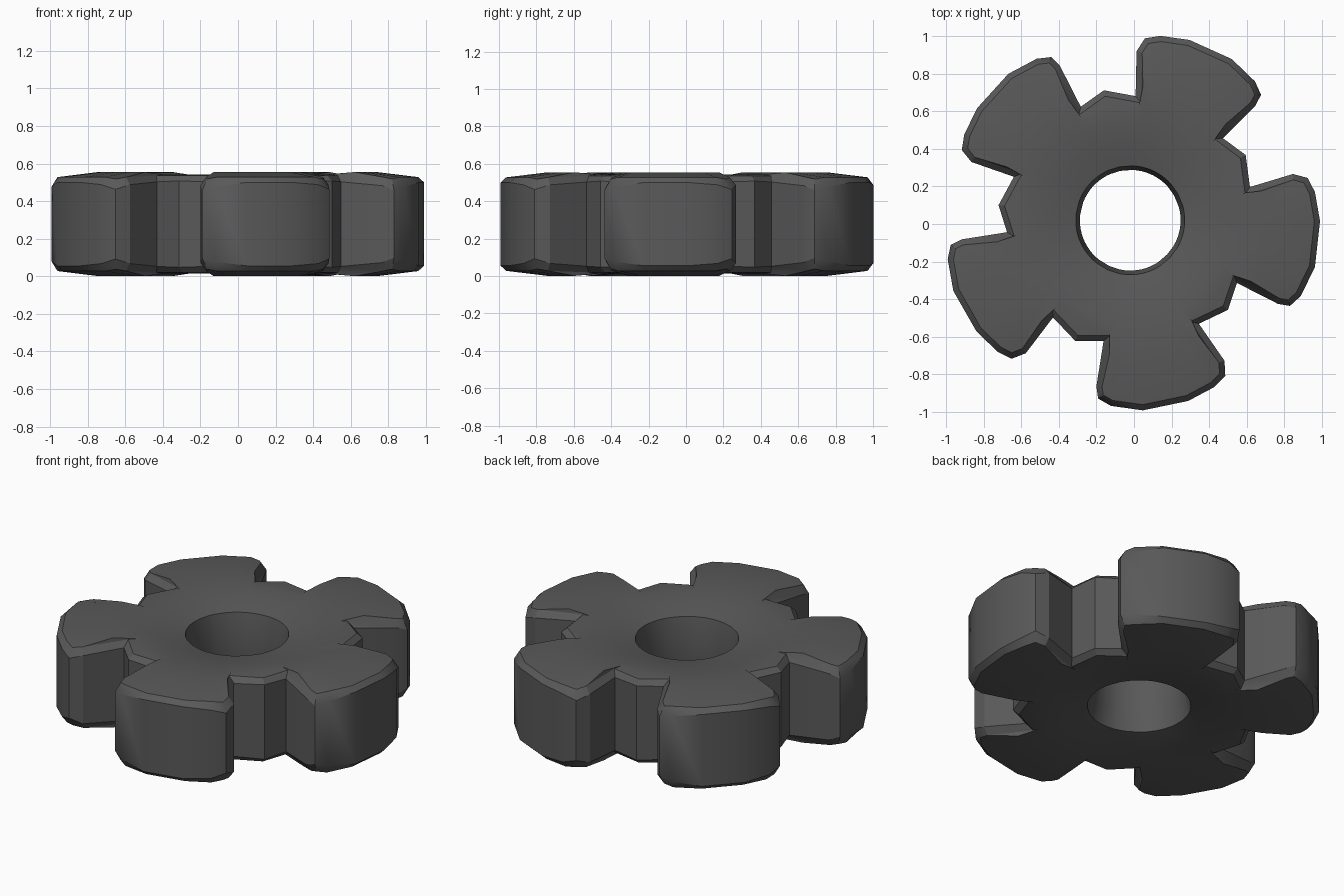
import bpy, bmesh, math
from mathutils import Vector, Matrix

if "Cube" in bpy.data.objects:
    bpy.data.objects.remove(bpy.data.objects["Cube"])

CX, CY, MID = -0.02, 0.02, 0.2775

# one tooth plus gap: x, y, half height of the wall
SECTOR = [(0.637, 0.177, 0.225), (0.866, 0.246, 0.21), (0.945, 0.225, 0.185),
          (0.983, 0.15, 0.21), (1.01, -0.004, 0.222), (0.983, -0.249, 0.222),
          (0.908, -0.403, 0.20), (0.85, -0.456, 0.18), (0.786, -0.445, 0.205),
          (0.568, -0.334, 0.225), (0.52, -0.477, 0.23)]
N = len(SECTOR)

outline, wall, angles = [], [], []
for t in range(5):
    rot = Matrix.Rotation(math.radians(-72 * t), 2)
    for k, (x, y, h) in enumerate(SECTOR):
        outline.append(rot @ Vector((x, y)))
        wall.append(h)
        a = 15.5 - 46 * k / 9 if k < 10 else -42.5
        angles.append(math.radians(a - 72 * t))
count = len(outline)


def inset(pts, d):
    """Mitred inward offset of a clockwise outline."""
    res = []
    for i, p in enumerate(pts):
        e1 = (p - pts[i - 1]).normalized()
        e2 = (pts[(i + 1) % len(pts)] - p).normalized()
        n1, n2 = Vector((e1.y, -e1.x)), Vector((e2.y, -e2.x))
        res.append(p + (n1 + n2) * d / (1 + n1.dot(n2)))
    return res


def circle(r):
    return [Vector((r * math.cos(a), r * math.sin(a))) for a in angles]


# rings from the outer wall to the bore: points and half heights
rim = inset(outline, 0.03)
rim_h = [0.258 if i % N in (0, 9, 10) else 0.25 - 0.01 * (i % N in (2, 7)) for i in range(count)]
hub = circle(0.54)
crest = [a.lerp(b, 0.5) for a, b in zip(rim, hub)]
crest_h = [0.264 if i % N in (0, 9, 10) else 0.277 for i in range(count)]
rings = [(outline, wall), (rim, rim_h), (crest, crest_h),
         (hub, [0.264] * count), (circle(0.42), [0.25] * count),
         (circle(0.29), [0.222] * count), (circle(0.268), [0.1] * count)]

bm = bmesh.new()
loops = []
for sign, seq in ((1, rings), (-1, rings[::-1])):
    for pts, hs in seq:
        loops.append([bm.verts.new((p.x + CX, p.y + CY, MID + sign * h))
                      for p, h in zip(pts, hs)])
for a, b in zip(loops, loops[1:] + loops[:1]):
    for i in range(count):
        j = (i + 1) % count
        bm.faces.new((a[i], a[j], b[j], b[i]))
bmesh.ops.recalc_face_normals(bm, faces=bm.faces)

mesh = bpy.data.meshes.new("gear_wheel")
bm.to_mesh(mesh)
bm.free()
gear = bpy.data.objects.new("gear_wheel", mesh)
bpy.context.collection.objects.link(gear)

# dark grey metal
mat = bpy.data.materials.new("dark_grey")
mat.diffuse_color = (0.1, 0.1, 0.1, 1)
mat.use_nodes = True
mat.node_tree.nodes["Principled BSDF"].inputs["Base Color"].default_value = mat.diffuse_color
mesh.materials.append(mat)

bpy.context.view_layer.objects.active = gear
gear.select_set(True)
bpy.ops.object.shade_smooth_by_angle(angle=math.radians(30))
